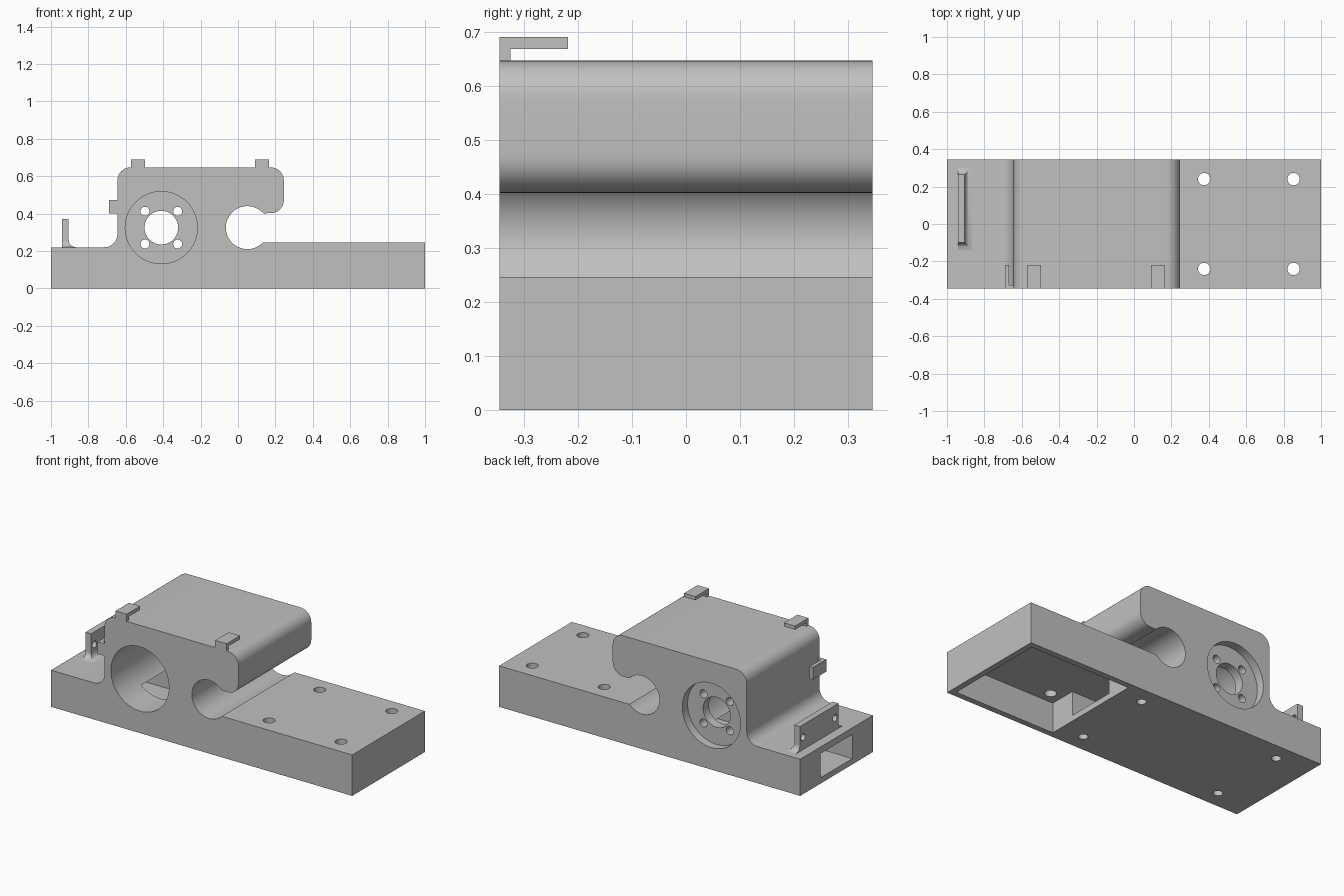
import bpy
import bmesh
from math import cos, sin, pi, radians, sqrt
from mathutils import Matrix, Vector

cube = bpy.data.objects.get("Cube")
if cube:
    bpy.data.objects.remove(cube, do_unlink=True)

HALF = 0.345   # half depth of the body
GREY = (0.53, 0.53, 0.53, 1.0)
mat = bpy.data.materials.new("plain grey")
mat.use_nodes = True
mat.diffuse_color = GREY
mat.node_tree.nodes["Principled BSDF"].inputs["Base Color"].default_value = GREY


def finish(name, bm):
    bmesh.ops.recalc_face_normals(bm, faces=bm.faces[:])
    mesh = bpy.data.meshes.new(name)
    bm.to_mesh(mesh)
    bm.free()
    mesh.materials.append(mat)
    obj = bpy.data.objects.new(name, mesh)
    bpy.context.collection.objects.link(obj)
    return obj


def box(name, x, y, z):
    bm = bmesh.new()
    lo, hi = Vector((x[0], y[0], z[0])), Vector((x[1], y[1], z[1]))
    bmesh.ops.create_cube(bm, size=1)
    bmesh.ops.scale(bm, vec=hi - lo, verts=bm.verts[:])
    bmesh.ops.translate(bm, vec=(lo + hi) / 2, verts=bm.verts[:])
    return finish(name, bm)


def cylinder(name, centre, radius, length, axis, sides=32):
    bm = bmesh.new()
    turn = {"x": Matrix.Rotation(pi / 2, 4, "Y"),
            "y": Matrix.Rotation(pi / 2, 4, "X"),
            "z": Matrix.Identity(4)}[axis]
    bmesh.ops.create_cone(bm, cap_ends=True, segments=sides, radius1=radius,
                          radius2=radius, depth=length,
                          matrix=Matrix.Translation(centre) @ turn)
    return finish(name, bm)


def activate(obj):
    bpy.ops.object.select_all(action="DESELECT")
    obj.select_set(True)
    bpy.context.view_layer.objects.active = obj


def cut(target, cutter):
    cutter.hide_render = True
    mod = target.modifiers.new("cut", "BOOLEAN")
    mod.operation = "DIFFERENCE"
    mod.solver = "EXACT"
    mod.object = cutter
    activate(target)
    bpy.ops.object.modifier_apply(modifier=mod.name)
    bpy.data.objects.remove(cutter, do_unlink=True)


def smooth(obj):
    activate(obj)
    bpy.ops.object.shade_smooth_by_angle(angle=radians(30))


def arc(cx, cz, r, start, end, steps=10):
    angles = [radians(start + (end - start) * i / steps) for i in range(steps + 1)]
    return [(cx + r * cos(a), cz + r * sin(a)) for a in angles]


# Body: side profile with rod groove and overhanging lip, extruded in depth
profile = [(-1, 0), (1, 0), (1, 0.246)]
profile += arc(0.05, 0.325, 0.115, -43, -318, 40)
profile += arc(0.175, 0.472, 0.07, -90, 0)
profile += arc(0.175, 0.577, 0.07, 0, 90)
profile += arc(-0.575, 0.577, 0.07, 90, 180)
profile += arc(-0.715, 0.29, 0.07, 0, -90)
profile += [(-1, 0.22)]
bm = bmesh.new()
face = bm.faces.new([bm.verts.new((x, -HALF, z)) for x, z in profile])
new = bmesh.ops.extrude_face_region(bm, geom=[face], use_keep_orig=True)["geom"]
bmesh.ops.translate(bm, vec=(0, 2 * HALF, 0),
                    verts=[g for g in new if isinstance(g, bmesh.types.BMVert)])
body = finish("body", bm)

# Underside pocket and the cable tunnel leading to the end
cut(body, box("pocket", (0.3, 0.965), (-0.31, 0.31), (-0.1, 0.18)))
cut(body, box("tunnel", (-1.1, 0.4), (-0.15, 0.15), (0.035, 0.18)))

# Large front bore and shallow rear recess, leaving a web between them
BX, BZ = -0.41, 0.325
cut(body, cylinder("bore", (BX, -0.08, BZ), 0.193, 0.64, "y", 64))
cut(body, cylinder("recess", (BX, 0.395, BZ), 0.193, 0.2, "y", 64))
cut(body, cylinder("shaft_hole", (BX, 0.26, BZ), 0.09, 0.2, "y", 40))
for sx in (-1, 1):
    for sz in (-1, 1):
        cut(body, cylinder("web_hole", (BX + sx * 0.0875, 0.26, BZ + sz * 0.0875),
                           0.024, 0.2, "y", 24))

# Mounting holes through the plate and blind holes underneath
for y in (-0.24, 0.24):
    for x in (0.375, 0.853):
        cut(body, cylinder("plate_hole", (x, y, 0.22), 0.033, 0.2, "z"))
    for x in (-0.78, 0.15):
        cut(body, cylinder("blind_hole", (x, y, 0), 0.026, 0.2, "z", 24))
smooth(body)

# Cable hooks along the front edge: a short post and a longer cap
POST, CAP = (-HALF, -0.325), (-HALF, -0.218)
for side, x in (("left", (0.09, 0.165)), ("right", (-0.572, -0.498))):
    box(side + "_hook_post", x, POST, (0.64, 0.67))
    box(side + "_hook_cap", x, CAP, (0.668, 0.69))
box("side_hook_post", (-0.67, -0.64), POST, (0.4, 0.473))
box("side_hook_cap", (-0.69, -0.668), CAP, (0.4, 0.473))

# Upright bracket with a flared foot on three sides
R, FOOT = 0.038, 0.22
bm = bmesh.new()
levels = [(FOOT - 0.01, R)]
levels += [(FOOT + R * i / 8, R - sqrt(R * R - (R - R * i / 8) ** 2)) for i in range(9)]
levels += [(0.37, 0)]
rings = []
for z, e in levels:
    corners = [(-0.942, -0.1 - e), (-0.905 + e, -0.1 - e),
               (-0.905 + e, 0.265 + e), (-0.942, 0.265 + e)]
    rings.append([bm.verts.new((x, y, z)) for x, y in corners])
for a, b in zip(rings, rings[1:]):
    for i in range(4):
        j = (i + 1) % 4
        bm.faces.new((a[i], a[j], b[j], b[i]))
bm.faces.new(rings[0])
bm.faces.new(rings[-1])
bracket = finish("bracket", bm)
for y in (-0.068, 0.233):
    cut(bracket, cylinder("bracket_hole", (-0.92, y, 0.295), 0.02, 0.2, "x", 24))
smooth(bracket)
